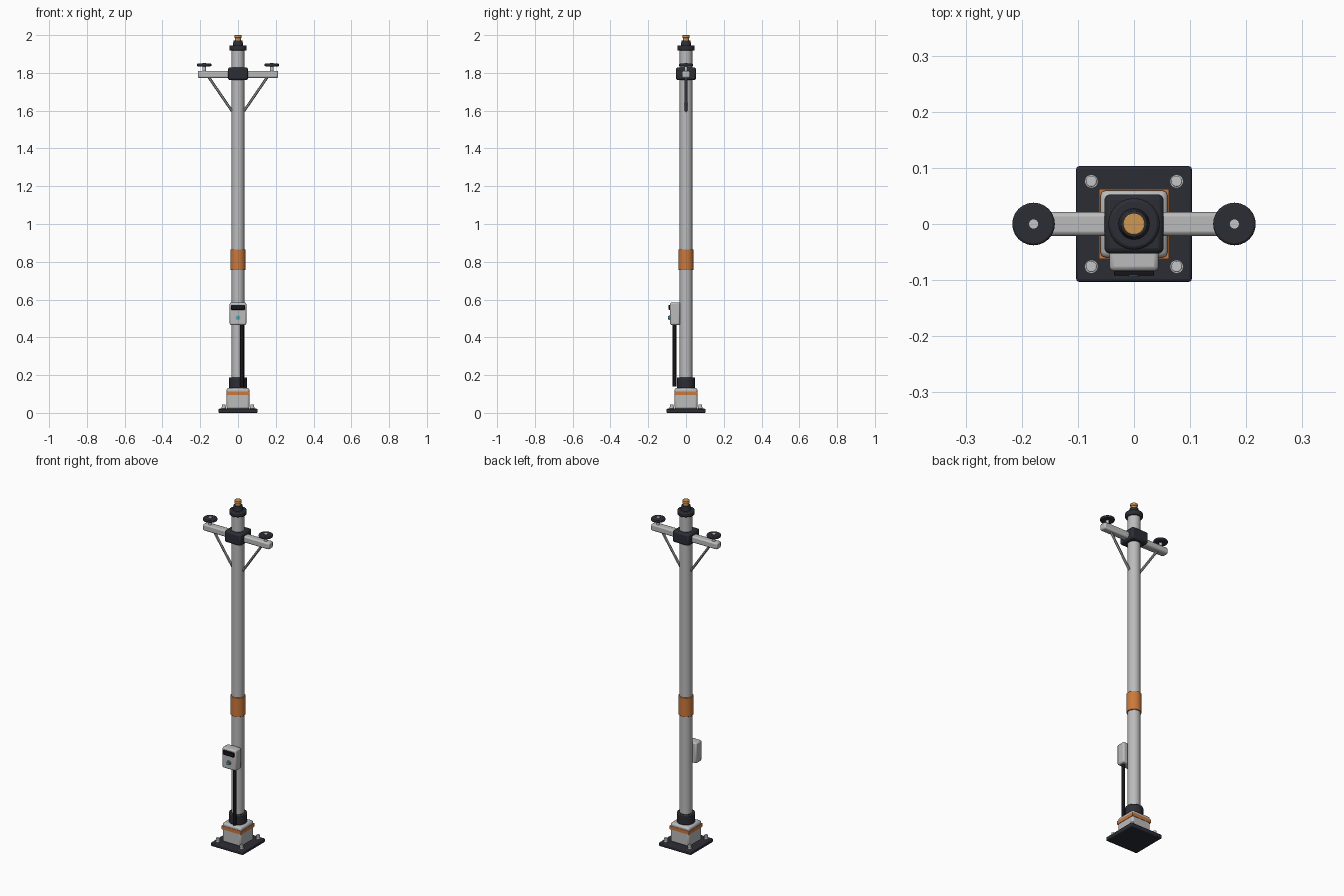
import bpy, math
from mathutils import Vector

if "Cube" in bpy.data.objects:
    bpy.data.objects.remove(bpy.data.objects["Cube"])


def material(name, rgb):
    m = bpy.data.materials.new(name)
    m.diffuse_color = (*rgb, 1)
    m.use_nodes = True
    m.node_tree.nodes["Principled BSDF"].inputs["Base Color"].default_value = m.diffuse_color
    return m


GREY = material("light grey paint", (0.50, 0.50, 0.50))
STEEL = material("steel", (0.33, 0.34, 0.35))
BOLT = material("bolt zinc", (0.55, 0.56, 0.57))
DARK = material("charcoal", (0.025, 0.027, 0.035))
BLACK = material("black rubber", (0.008, 0.008, 0.010))
ORANGE = material("orange band", (0.60, 0.19, 0.045))
AMBER = material("amber brass", (0.62, 0.31, 0.085))
TEAL = material("teal light", (0.03, 0.42, 0.50))


def finish(name, mat, bevel=0, segments=2):
    ob = bpy.context.object
    ob.name = name
    ob.data.materials.append(mat)
    if bevel:
        b = ob.modifiers.new("bevel", 'BEVEL')
        b.width, b.segments = bevel, segments
        b.limit_method = 'ANGLE'
        b.angle_limit = math.radians(40)
    bpy.ops.object.shade_smooth_by_angle(angle=math.radians(30))
    return ob


def box(name, mat, lo, hi, bevel=0):
    lo, hi = Vector(lo), Vector(hi)
    bpy.ops.mesh.primitive_cube_add(size=1, location=(lo + hi) / 2)
    bpy.context.object.scale = hi - lo
    bpy.ops.object.transform_apply(location=False, rotation=False, scale=True)
    return finish(name, mat, bevel)


def rod(name, mat, a, b, r, bevel=0, sides=24, r2=None):
    a, b = Vector(a), Vector(b)
    d = b - a
    bpy.ops.mesh.primitive_cone_add(
        vertices=sides, radius1=r, radius2=r if r2 is None else r2, depth=d.length,
        location=(a + b) / 2, rotation=d.to_track_quat('Z', 'Y').to_euler())
    return finish(name, mat, bevel)


# Base plate, anchor bolts and pedestal
box("base_plate", DARK, (-.103, -.103, 0), (.103, .103, .022), .005)
for sx in (-1, 1):
    for sy in (-1, 1):
        x, y = sx * .076, sy * .076
        rod("anchor_washer", BOLT, (x, y, .02), (x, y, .032), .012)
        rod("anchor_bolt", BOLT, (x, y, .03), (x, y, .045), .010, .002, 12)
box("pedestal", GREY, (-.06, -.06, .02), (.06, .06, .132), .010)
box("pedestal_band", ORANGE, (-.062, -.062, .094), (.062, .062, .114))

# Mast with collar and marking sleeve
rod("mast", GREY, (0, 0, .12), (0, 0, 1.93), .0335)
rod("mast_collar", DARK, (0, 0, .13), (0, 0, .188), .048, .005)
rod("marking_sleeve", ORANGE, (0, 0, .756), (0, 0, .866), .0395, .002)

# Mast top: cap, neck and stepped tip
rod("top_cap", DARK, (0, 0, 1.918), (0, 0, 1.946), .046, .006)
rod("cap_neck", DARK, (0, 0, 1.944), (0, 0, 1.972), .028, .002, r2=.023)
rod("tip_lower", AMBER, (0, 0, 1.97), (0, 0, 1.988), .0165)
rod("tip_upper", AMBER, (0, 0, 1.985), (0, 0, 2.0), .0195, .002)

# Crossarm, clamp, and mirrored braces and insulators
box("crossarm", GREY, (-.213, -.021, 1.773), (.213, .021, 1.811), .008)
box("crossarm_clamp", DARK, (-.053, -.053, 1.762), (.053, .053, 1.829), .010)
for s in (-1, 1):
    rod("crossarm_brace", STEEL, (s * .154, 0, 1.776), (s * .032, 0, 1.598), .007, sides=12)
    x = s * .179
    rod("insulator_stem", BOLT, (x, 0, 1.805), (x, 0, 1.852), .009, sides=16)
    rod("insulator_disc", DARK, (x, 0, 1.835), (x, 0, 1.849), .038, .004)

# Control box with display, button and cable conduit
box("control_box", GREY, (-.044, -.084, .465), (.044, -.031, .585), .008)
box("box_display", BLACK, (-.036, -.092, .546), (.036, -.080, .571), .002)
rod("button_ring", STEEL, (0, -.080, .504), (0, -.088, .504), .013)
rod("button_light", TEAL, (0, -.080, .504), (0, -.094, .504), .0095)
rod("conduit", BLACK, (.021, -.061, .140), (.021, -.061, .470), .0095, sides=16)
